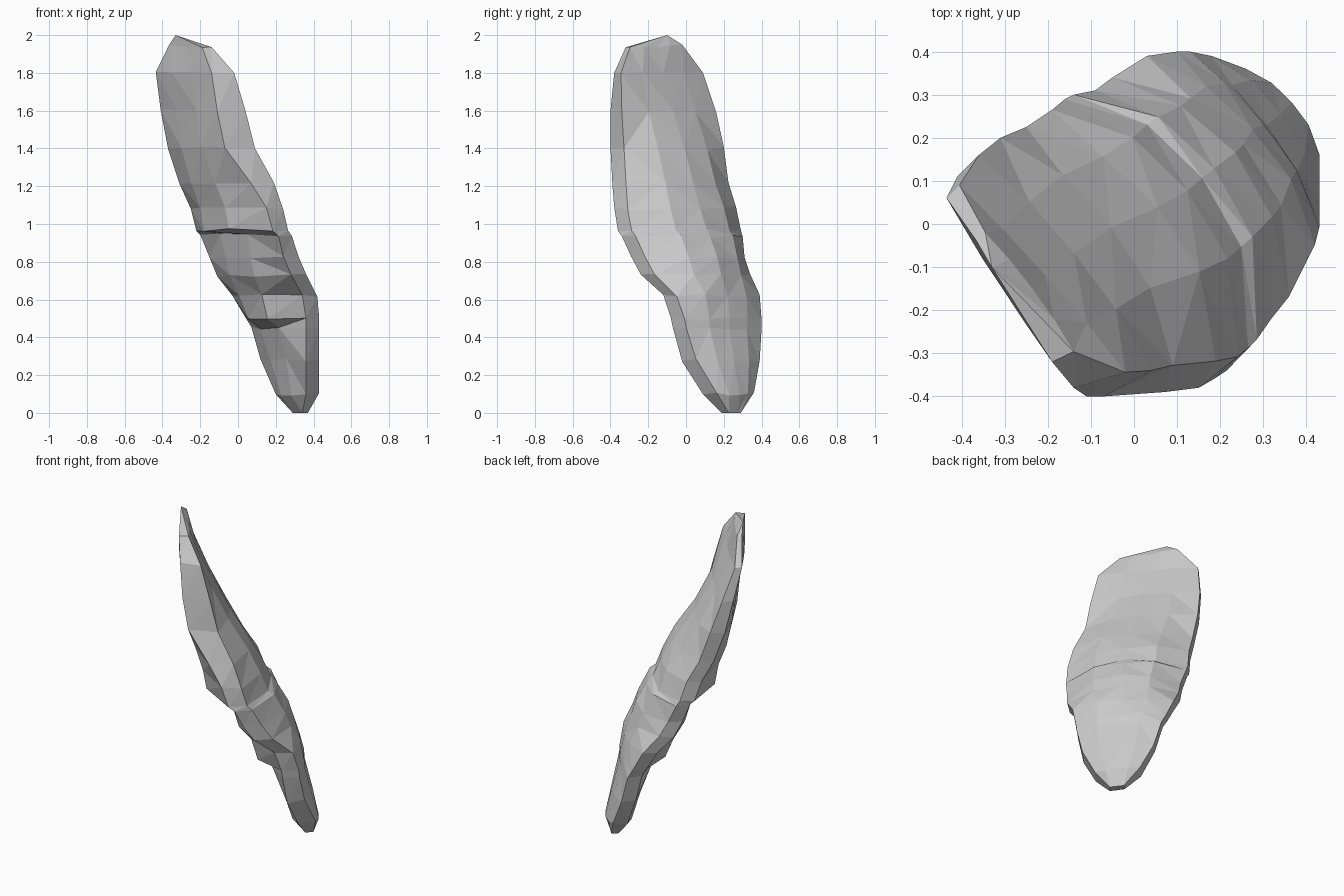
import bpy, bmesh, random
from mathutils import Vector

random.seed(7)

# Leaning slab sections:
# z, x range, y range, left corner bevel, right end width, front bulge, back bulge
SECTIONS = [
    (0.00, 0.29, 0.37, 0.19, 0.29, 0.03, 0.03, 0.00, 0.00),
    (0.10, 0.20, 0.43, 0.09, 0.36, 0.06, 0.07, 0.03, 0.03),
    (0.28, 0.12, 0.43, -0.02, 0.39, 0.06, 0.07, 0.03, 0.05),
    (0.45, 0.07, 0.43, -0.07, 0.40, 0.06, 0.07, 0.06, 0.04),
    (0.50, 0.04, 0.43, -0.08, 0.40, 0.06, 0.07, 0.13, 0.05),
    (0.62, -0.03, 0.42, -0.12, 0.39, 0.06, 0.08, 0.12, 0.07),
    (0.73, -0.11, 0.36, -0.24, 0.34, 0.06, 0.08, 0.08, 0.14),
    (0.82, -0.15, 0.32, -0.29, 0.31, 0.06, 0.08, 0.05, 0.17),
    (0.94, -0.20, 0.285, -0.34, 0.30, 0.06, 0.07, 0.03, 0.16),
    (0.97, -0.22, 0.265, -0.36, 0.29, 0.06, 0.08, 0.13, 0.15),
    (1.08, -0.25, 0.24, -0.38, 0.265, 0.06, 0.09, 0.11, 0.14),
    (1.22, -0.31, 0.19, -0.39, 0.225, 0.06, 0.12, 0.08, 0.12),
    (1.40, -0.37, 0.09, -0.40, 0.20, 0.06, 0.16, 0.03, 0.08),
    (1.60, -0.41, 0.04, -0.40, 0.16, 0.05, 0.15, 0.01, 0.03),
    (1.81, -0.435, -0.02, -0.38, 0.09, 0.03, 0.12, 0.01, 0.01),
    (1.94, -0.365, -0.14, -0.32, -0.02, 0.02, 0.05, 0.00, 0.01),
]
TIP = (-0.33, -0.10, 2.00)
OUT = Vector((1, 1)).normalized()  # direction of the slab's back face


def section(z, x0, x1, y0, y1, bevel, end, front, back):
    """Diagonal slab outline with bevelled ends and bulging faces."""
    l_front, l_back = Vector((x0, y1 - bevel)), Vector((x0 + bevel, y1))
    r_front, r_back = Vector((x1 - end, y0)), Vector((x1, y0 + 1.2 * bevel))
    pts = [l_front]
    for t, k in ((0.3, 0.9), (0.65, 1.0)):
        pts.append(l_front.lerp(r_front, t) - OUT * front * k)
    pts += [r_front, r_back]
    for t, k in ((0.75, 0.85), (0.5, 1.0), (0.25, 0.8)):
        pts.append(r_back.lerp(l_back, 1 - t) + OUT * back * k)
    pts.append(l_back)
    rough = 0.01 if z > 0.05 else 0
    return [(p.x, p.y, z + random.uniform(-rough, rough)) for p in pts]


# Rock body lofted through the sections, closed by a pointed top
bm = bmesh.new()
rings = [[bm.verts.new(co) for co in section(*s)] for s in SECTIONS]
n = len(rings[0])
for low, high in zip(rings, rings[1:]):
    for i in range(n):
        j = (i + 1) % n
        bm.faces.new((low[i], low[j], high[j], high[i]))
bm.faces.new(rings[0])
tip = bm.verts.new(TIP)
for i in range(n):
    bm.faces.new((rings[-1][i], rings[-1][(i + 1) % n], tip))

# Irregular flat facets
bmesh.ops.triangulate(bm, faces=bm.faces[:], quad_method='SHORT_EDGE')
bmesh.ops.recalc_face_normals(bm, faces=bm.faces[:])
mesh = bpy.data.meshes.new("leaning_rock")
bm.to_mesh(mesh)
bm.free()
bpy.context.collection.objects.link(bpy.data.objects.new("leaning_rock", mesh))
